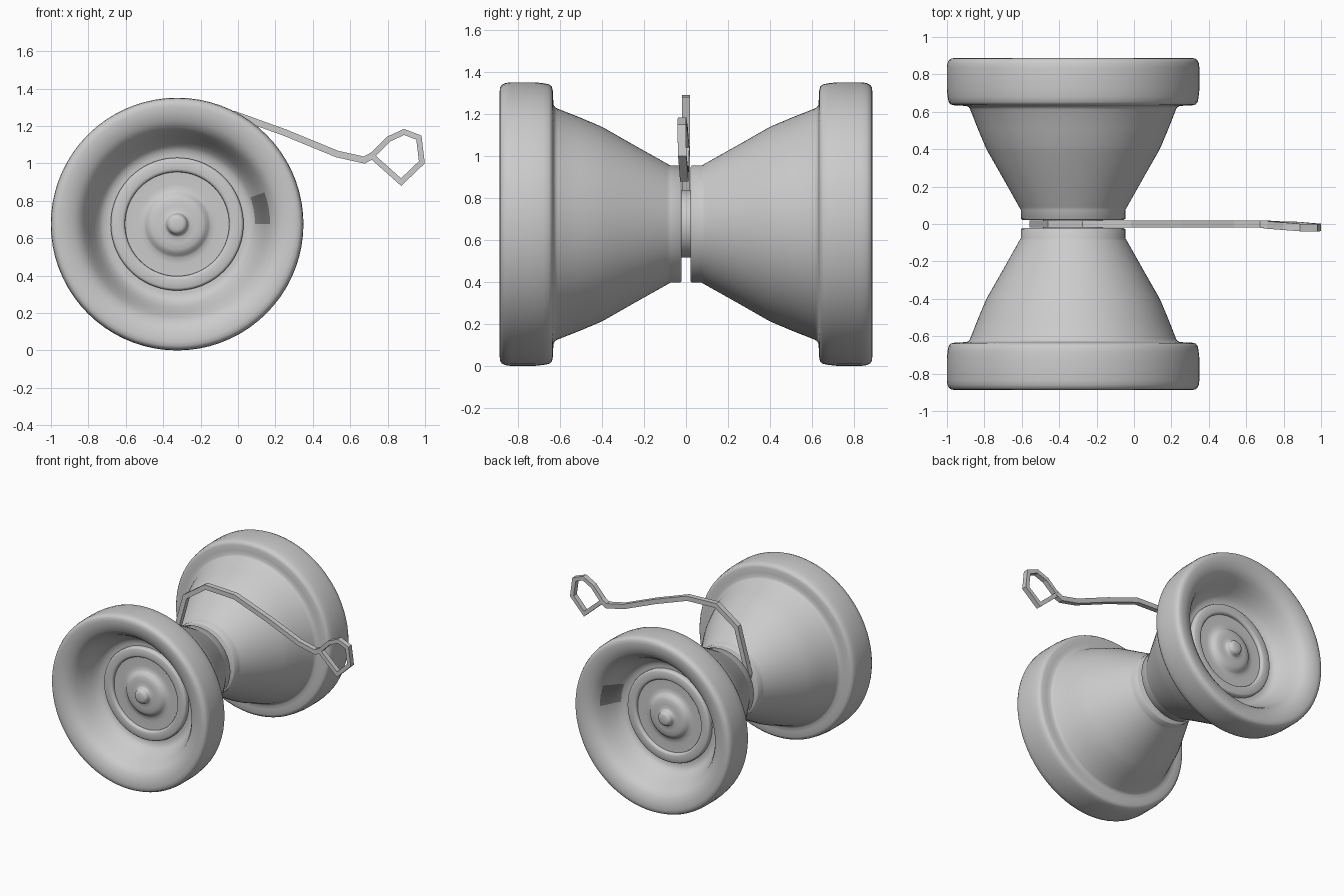
import bpy, bmesh, math
from mathutils import Vector

if "Cube" in bpy.data.objects:
    bpy.data.objects.remove(bpy.data.objects["Cube"])

CX, CZ = -0.3255, 0.6755   # spin axis position
SEG = 72


def material(name, v):
    m = bpy.data.materials.new(name)
    m.diffuse_color = (v, v, v, 1)
    m.use_nodes = True
    m.node_tree.nodes["Principled BSDF"].inputs["Base Color"].default_value = m.diffuse_color
    return m


grey = material("grey", 0.6)
dark = material("dark_grey", 0.23)


def finish(name, bm, mats, angle=None):
    bmesh.ops.recalc_face_normals(bm, faces=bm.faces)
    me = bpy.data.meshes.new(name)
    bm.to_mesh(me)
    bm.free()
    for m in mats:
        me.materials.append(m)
    ob = bpy.data.objects.new(name, me)
    bpy.context.collection.objects.link(ob)
    if angle:
        bpy.ops.object.select_all(action='DESELECT')
        ob.select_set(True)
        bpy.context.view_layer.objects.active = ob
        bpy.ops.object.shade_smooth_by_angle(angle=math.radians(angle))
    return ob


def lathe(name, profile, side, patch=None):
    """Spin (radius, distance) points round the y axis; patch = (radius range, angle)."""
    bm = bmesh.new()
    rings = []
    for r, d in profile:
        if r == 0:
            rings.append([bm.verts.new((CX, side * d, CZ))] * SEG)
            continue
        rings.append([bm.verts.new((CX + r * math.cos(2 * math.pi * k / SEG), side * d,
                                    CZ + r * math.sin(2 * math.pi * k / SEG)))
                      for k in range(SEG)])
    for i in range(len(rings) - 1):
        a, b = rings[i], rings[i + 1]
        for k in range(SEG):
            n = (k + 1) % SEG
            f = bm.faces.new(list(dict.fromkeys((a[k], a[n], b[n], b[k]))))
            if patch:
                c = f.calc_center_median() - Vector((CX, 0, CZ))
                r, ang = math.hypot(c.x, c.z), math.atan2(c.z, c.x)
                if patch[0] < r < patch[1] and 0 < ang < patch[2] and abs(c.y) > 0.64:
                    f.material_index = 1
    return finish(name, bm, [grey, dark] if patch else [grey], 50)


# Bell-shaped half: gap face, flared wall, rounded rim, broad lip and dished face
shell = [(0, 0.022), (0.272, 0.022), (0.279, 0.028), (0.279, 0.075), (0.288, 0.09),
         (0.375, 0.245), (0.455, 0.385), (0.47, 0.415), (0.51, 0.51), (0.55, 0.612),
         (0.557, 0.624), (0.57, 0.631), (0.60, 0.633), (0.64, 0.635), (0.656, 0.64),
         (0.666, 0.653), (0.671, 0.68), (0.6755, 0.72), (0.6755, 0.835), (0.672, 0.86),
         (0.664, 0.877), (0.652, 0.885), (0.63, 0.888), (0.59, 0.883), (0.55, 0.869),
         (0.52, 0.848), (0.497, 0.816), (0.47, 0.762), (0.443, 0.705), (0.417, 0.668),
         (0.395, 0.652), (0.37, 0.648), (0.34, 0.648)]

# Face cap: raised ring, recess, dome and centre nub
cap = [(0.355, 0.64), (0.355, 0.672), (0.351, 0.682), (0.341, 0.687), (0.295, 0.687),
       (0.284, 0.684), (0.279, 0.676), (0.278, 0.662), (0.21, 0.66), (0.18, 0.663),
       (0.168, 0.671), (0.155, 0.686), (0.135, 0.695), (0.10, 0.698), (0.07, 0.699),
       (0.06, 0.704), (0.056, 0.716), (0.052, 0.73), (0.044, 0.74), (0.03, 0.745), (0, 0.746)]

for label, side in (("front", -1), ("back", 1)):
    lathe(label + "_half", shell, side, (0.417, 0.497, math.radians(20)))
    lathe(label + "_cap", cap, side)

# Axle across the gap
lathe("axle", [(0.16, -0.03), (0.16, 0.03)], 1)


def ribbon(name, pts, half_t, half_w, closed=False):
    """Square-section cord along (x, y, z) points lying near the xz plane."""
    bm = bmesh.new()
    n = len(pts)
    P = [Vector(p) for p in pts]
    rows = []
    for i, p in enumerate(P):
        prv = P[i - 1] if closed or i else None
        nxt = P[(i + 1) % n] if closed or i < n - 1 else None
        d1 = (p - prv) if prv else (nxt - p)
        d2 = (nxt - p) if nxt else (p - prv)
        n1 = Vector((-d1.z, 0, d1.x)).normalized()
        n2 = Vector((-d2.z, 0, d2.x)).normalized()
        m = (n1 + n2).normalized()
        m *= half_t / max(m.dot(n1), 0.6)
        w = Vector((0, half_w, 0))
        rows.append([bm.verts.new(p + s) for s in (m + w, m - w, -m - w, -m + w)])
    for i in range(n if closed else n - 1):
        a, b = rows[i], rows[(i + 1) % n]
        for k in range(4):
            bm.faces.new((a[k], a[(k + 1) % 4], b[(k + 1) % 4], b[k]))
    if not closed:
        bm.faces.new(rows[0])
        bm.faces.new(rows[-1][::-1])
    return finish(name, bm, [grey])


# String leaving the axle, and its finger loop
ribbon("string", [(-0.49, 0, 0.60), (-0.54, 0, 0.81), (-0.445, 0, 1.15), (-0.27, 0, 1.272),
                  (-0.02, 0, 1.262), (0.25, 0, 1.165), (0.53, 0, 1.05), (0.675, 0, 1.018),
                  (0.725, -0.002, 1.045)], 0.018, 0.02)
ribbon("finger_loop", [(0.715, -0.004, 1.04), (0.805, -0.012, 1.13), (0.888, -0.019, 1.168),
                       (0.967, -0.021, 1.138), (0.983, -0.018, 1.006), (0.872, -0.008, 0.90)],
       0.015, 0.02, True)
